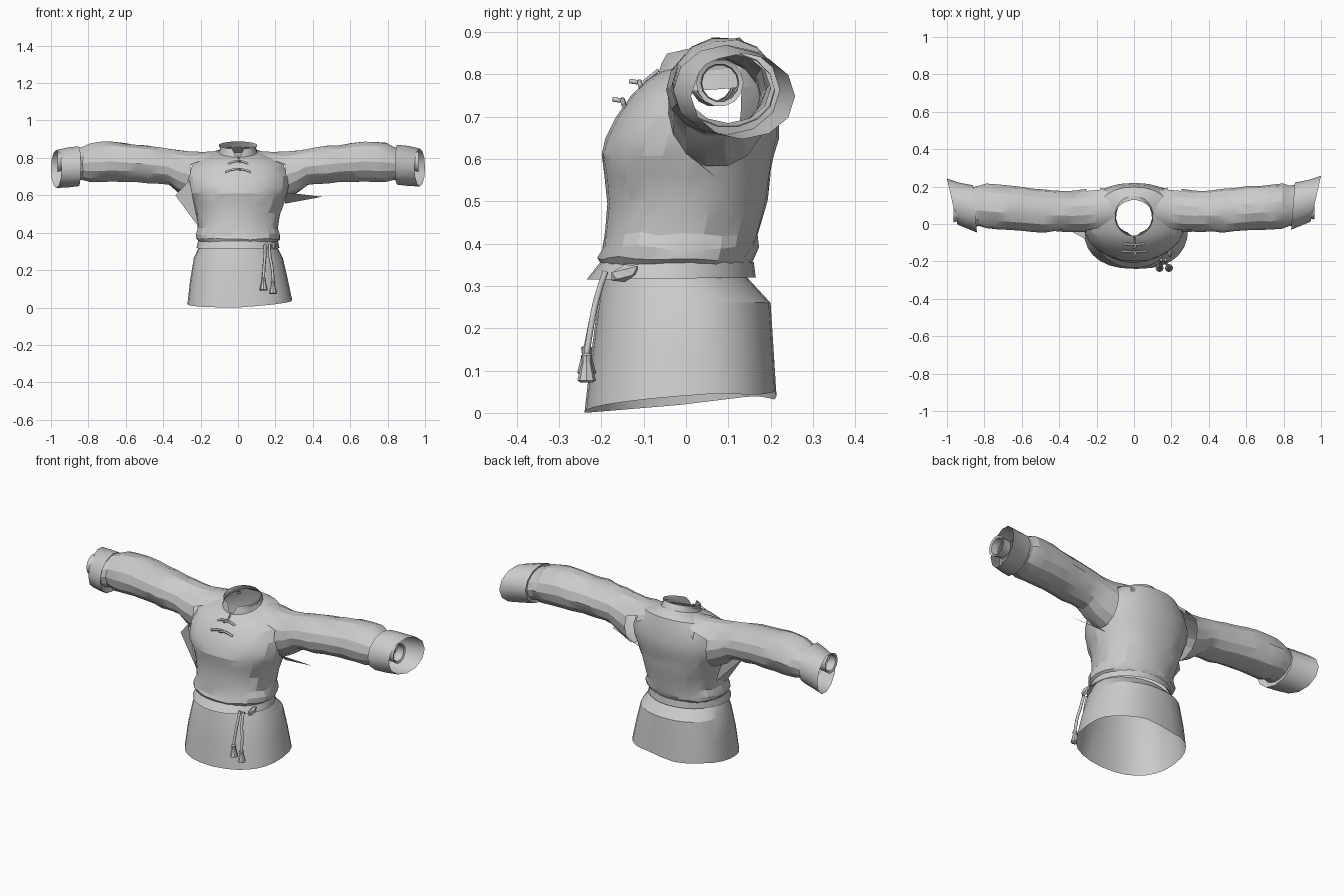
import bpy, bmesh, math, random
from mathutils import Vector

if "Cube" in bpy.data.objects:
    bpy.data.objects.remove(bpy.data.objects["Cube"], do_unlink=True)

rng = random.Random(4)
cloth = bpy.data.materials.new("grey cloth")
cloth.use_nodes = True
cloth.diffuse_color = (0.6, 0.6, 0.6, 1)
cloth.node_tree.nodes["Principled BSDF"].inputs["Base Color"].default_value = (0.6, 0.6, 0.6, 1)


def finish(name, bm, angle=35):
    bmesh.ops.recalc_face_normals(bm, faces=bm.faces)
    mesh = bpy.data.meshes.new(name)
    bm.to_mesh(mesh)
    bm.free()
    obj = bpy.data.objects.new(name, mesh)
    bpy.context.collection.objects.link(obj)
    mesh.materials.append(cloth)
    bpy.ops.object.select_all(action="DESELECT")
    obj.select_set(True)
    bpy.context.view_layer.objects.active = obj
    bpy.ops.object.shade_smooth_by_angle(angle=math.radians(angle))
    return obj


def loft(name, rings, closed=True, angle=35, hidden=None):
    """Skin a list of point rings with quads, leaving the ends open."""
    bm = bmesh.new()
    loops = [[bm.verts.new(p) for p in ring] for ring in rings]
    for a, b in zip(loops, loops[1:]):
        n = len(a)
        for i in range(n if closed else n - 1):
            j = (i + 1) % n
            bm.faces.new((a[i], a[j], b[j], b[i]))
    if hidden:
        covered = [f for f in bm.faces if hidden(f.calc_center_median())]
        bmesh.ops.delete(bm, geom=covered, context="FACES")
    return finish(name, bm, angle)


def level(z_front, z_back, half, y_front, y_back, n=28, jitter=0.0, gap=None, power=1.0):
    """Oval ring round the body, tilted front to back; power under 1 squares it."""
    pts = []
    for i in range(n):
        if gap is None:
            t = 2 * math.pi * i / n
        else:
            t = -math.pi / 2 + gap + (2 * math.pi - 2 * gap) * i / (n - 1)
        c, s = (math.copysign(abs(f(t)) ** power, f(t)) for f in (math.cos, math.sin))
        k = 1 + rng.uniform(-jitter, jitter)
        pts.append(Vector((half * c * k,
                           (y_front + y_back) / 2 + (y_back - y_front) / 2 * s * k,
                           (z_front + z_back) / 2 + (z_back - z_front) / 2 * s
                           + rng.uniform(-jitter, jitter) * 0.3)))
    return pts


def arm_ring(side, x, y0, y1, z0, z1, n=14, jitter=0.0, slant=0.0):
    """Oval ring across the arm, optionally slanted outward to the back."""
    pts = []
    for i in range(n):
        t = 2 * math.pi * i / n
        k = 1 + rng.uniform(-jitter, jitter)
        pts.append(Vector((side * (x + slant * math.cos(t) + rng.uniform(-jitter, jitter) * 0.3),
                           (y0 + y1) / 2 + (y1 - y0) / 2 * math.cos(t) * k,
                           (z0 + z1) / 2 + (z1 - z0) / 2 * math.sin(t) * k)))
    return pts


def cord(name, points, radius):
    curve = bpy.data.curves.new(name, "CURVE")
    curve.dimensions = "3D"
    curve.bevel_depth = radius
    curve.bevel_resolution = 1
    curve.resolution_u = 4
    curve.use_fill_caps = True
    spline = curve.splines.new("NURBS")
    spline.points.add(len(points) - 1)
    for sp, p in zip(spline.points, points):
        sp.co = (*p, 1)
    spline.use_endpoint_u = True
    spline.order_u = 3
    obj = bpy.data.objects.new(name, curve)
    bpy.context.collection.objects.link(obj)
    curve.materials.append(cloth)


def fold(name, tip, base):
    """Loose pointed fold of cloth."""
    bm = bmesh.new()
    top = bm.verts.new(tip)
    rim = [bm.verts.new(p) for p in base]
    for a, b in zip(rim, rim[1:] + rim[:1]):
        bm.faces.new((top, a, b))
    finish(name, bm, 20)


# Skirt with a wavy open hem, hanging wider on its left
skirt = loft("skirt", [level(*r, power=p) for r, p in (
    ((0.0, 0.038, 0.28, -0.24, 0.214), 0.82),
    ((0.14, 0.15, 0.262, -0.224, 0.207), 0.84),
    ((0.27, 0.26, 0.238, -0.207, 0.20), 0.9),
    ((0.325, 0.325, 0.208, -0.195, 0.14), 1.0))], angle=20)
for v in skirt.data.vertices:
    v.co.x += 0.01 * (1 - v.co.z / 0.33)
    if v.co.z < 0.06:
        v.co.z += 0.02 * max(0, v.co.x) / 0.28
        if v.co.y > 0:
            v.co.z += 0.006 * math.sin(v.co.x * 22)

# Torso with a puckered waist and rounded shoulders, open inside the sleeves
loft("torso", [level(*r, n=24, jitter=j, power=0.92) for r, j in (
    ((0.345, 0.35, 0.205, -0.197, 0.152), 0.0),
    ((0.365, 0.365, 0.222, -0.207, 0.162), 0.02),
    ((0.39, 0.385, 0.226, -0.20, 0.168), 0.025),
    ((0.425, 0.42, 0.213, -0.192, 0.17), 0.015),
    ((0.50, 0.50, 0.223, -0.185, 0.192), 0.02),
    ((0.56, 0.56, 0.245, -0.192, 0.202), 0.02),
    ((0.61, 0.61, 0.264, -0.20, 0.21), 0.012),
    ((0.65, 0.65, 0.276, -0.19, 0.22), 0.006),
    ((0.70, 0.71, 0.276, -0.165, 0.22), 0.0),
    ((0.75, 0.775, 0.252, -0.13, 0.212), 0.0),
    ((0.785, 0.83, 0.20, -0.095, 0.198), 0.0),
    ((0.80, 0.85, 0.135, -0.072, 0.168), 0.0),
    ((0.805, 0.86, 0.10, -0.062, 0.148), 0.0))], angle=18,
    hidden=lambda c: abs(c.x) > 0.23 and 0.65 < c.z < 0.8 and 0 < c.y < 0.15)

# Standing collar, split at the front and rising to the back
loft("collar", [level(0.80, 0.86, 0.104, -0.066, 0.15, n=20, gap=0.1),
                level(0.825, 0.876, 0.096, -0.06, 0.14, n=20, gap=0.2),
                level(0.848, 0.888, 0.102, -0.05, 0.128, n=20, gap=0.34)], closed=False)

# Belt and its side knot
loft("belt", [level(0.335, 0.335, 0.205, -0.195, 0.15),
              level(0.315, 0.32, 0.222, -0.235, 0.165),
              level(0.357, 0.357, 0.213, -0.202, 0.16),
              level(0.357, 0.357, 0.203, -0.19, 0.15)])
bm = bmesh.new()
bmesh.ops.create_icosphere(bm, subdivisions=1, radius=0.03)
for v in bm.verts:
    v.co = Vector((v.co.x * 0.5 + 0.192, v.co.y * 1.2 - 0.145,
                   v.co.z * 0.7 + v.co.y * 0.3 + 0.33))
finish("belt_knot", bm)

# Sleeves, cuffs and inner sleeve ends; the right cuff hangs a little lower and forward
for side, label in ((1, "left"), (-1, "right")):
    dy, dz = (0, 0) if side > 0 else (-0.015, -0.008)
    rows = ((0.10, 0.01, 0.17, 0.77, 0.838, 0),
            (0.18, -0.035, 0.195, 0.68, 0.834, 0),
            (0.255, -0.042, 0.188, 0.58, 0.837, 0),
            (0.32, -0.042, 0.178, 0.615, 0.843, 0.015),
            (0.37, -0.04, 0.178, 0.655, 0.85, 0.025),
            (0.42, -0.04, 0.18, 0.66, 0.857, 0.025),
            (0.48, -0.045, 0.185, 0.66, 0.868, 0.03),
            (0.54, -0.04, 0.19, 0.67, 0.872, 0.03),
            (0.61, -0.035, 0.20, 0.67, 0.88, 0.03),
            (0.67, -0.03, 0.205, 0.672, 0.888, 0.025),
            (0.73, -0.03, 0.21, 0.67, 0.888, 0.03),
            (0.79, -0.025, 0.215, 0.67, 0.882, 0.025),
            (0.83, -0.01, 0.205, 0.68, 0.862, 0.01),
            (0.87, -0.01 + dy, 0.21 + dy, 0.675, 0.85, 0))
    loft(label + "_sleeve", [arm_ring(side, *r[:5], jitter=r[5]) for r in rows], angle=22,
         hidden=lambda c: abs(c.x) < 0.22 and c.z < 0.77)
    loft(label + "_cuff", [arm_ring(side, x, y0 + dy, y1 + dy, z0 + dz, z1 + dz, n=12, slant=s)
                           for x, y0, y1, z0, z1, s in (
                               (0.86, 0.0, 0.20, 0.685, 0.85, 0),
                               (0.85, -0.03, 0.222, 0.657, 0.87, 0.01),
                               (0.91, -0.01, 0.235, 0.65, 0.864, 0.02),
                               (0.972, 0.012, 0.258, 0.647, 0.85, 0.028))])
    loft(label + "_inner_sleeve", [arm_ring(side, x, 0.08 + dy - r, 0.08 + dy + r, 0.78 - r, 0.78 + r)
                                   for x, r in ((0.91, 0.048), (0.95, 0.052),
                                                (0.965, 0.056), (0.96, 0.045), (0.92, 0.042))])

# Loose folds under the arms
fold("right_underarm_fold", (-0.335, -0.04, 0.60),
     ((-0.26, -0.08, 0.68), (-0.21, -0.07, 0.43), (-0.21, 0.03, 0.46), (-0.26, 0.02, 0.66)))
fold("left_underarm_fold", (0.45, 0.027, 0.592),
     ((0.26, -0.002, 0.615), (0.25, 0.072, 0.555), (0.25, 0.04, 0.584)))

# Cord fastenings across the chest
for label, z, y, w in (("upper", 0.778, -0.110, 0.055), ("lower", 0.735, -0.150, 0.068)):
    cord(label + "_fastening", [(s * w, y + 0.004 * s * s, z + 0.006 - 0.016 * s * s)
                                for s in (-1, -0.6, -0.2, 0.2, 0.6, 1)], 0.006)
    cord(label + "_toggle", [(0.012, y, z + 0.003), (0, y - 0.022, z + 0.006)], 0.006)
cord("neck_slit_cord", [(0.0, -0.066, 0.81), (0.008, -0.084, 0.795), (0.004, -0.10, 0.782)], 0.004)

# Hanging belt cords with tassels
for label, x0, x1, z in (("inner", 0.145, 0.137, 0.15), ("outer", 0.168, 0.187, 0.132)):
    cord(label + "_belt_cord", [(x0, -0.19, 0.335), (x0, -0.21, 0.28),
                                (x1, -0.226, 0.2), (x1, -0.236, z)], 0.008)
    rings = []
    for drop, r in ((-0.012, 0.004), (-0.004, 0.013), (0.012, 0.011), (0.018, 0.013),
                    (0.055, 0.022), (0.06, 0.015), (0.06, 0.001)):
        rings.append([Vector((x1 + r * math.cos(i * math.pi / 4),
                              -0.235 + r * math.sin(i * math.pi / 4), z - drop)) for i in range(8)])
    loft(label + "_tassel", rings)
